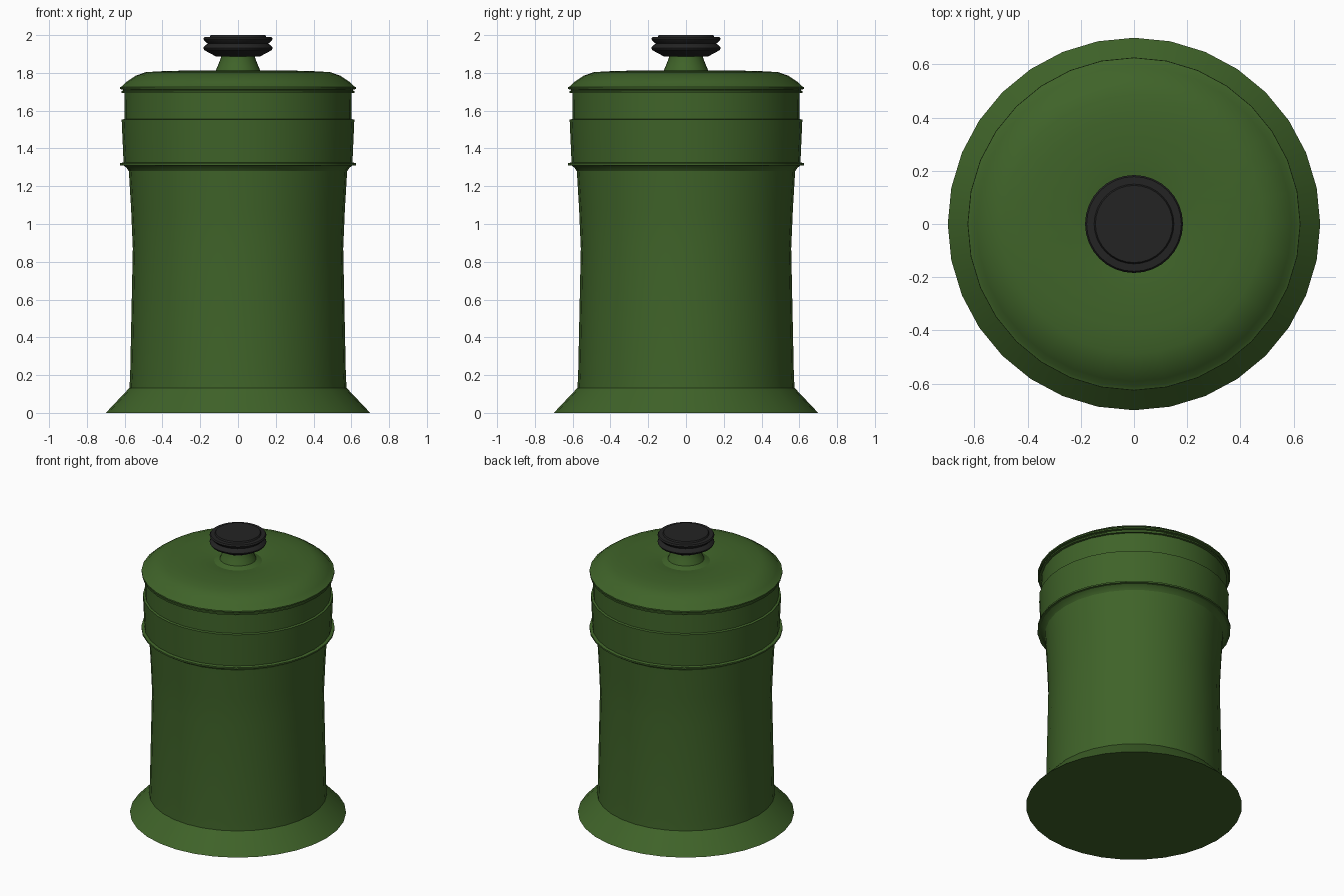
import bpy, bmesh
from math import cos, sin, tau, radians

if "Cube" in bpy.data.objects:
    bpy.data.objects.remove(bpy.data.objects["Cube"])

SIDES = 32


def material(name, rgb):
    mat = bpy.data.materials.new(name)
    mat.diffuse_color = (*rgb, 1)
    mat.use_nodes = True
    mat.node_tree.nodes["Principled BSDF"].inputs["Base Color"].default_value = mat.diffuse_color
    return mat


def lathe(name, profile, mat, cap_bottom=False, cap_top=False):
    """Spin (radius, z) points, listed bottom to top, around the z axis."""
    bm = bmesh.new()
    rings = [[bm.verts.new((r * cos(tau * i / SIDES), r * sin(tau * i / SIDES), z))
              for i in range(SIDES)] for r, z in profile]
    for low, high in zip(rings, rings[1:]):
        for i in range(SIDES):
            j = (i + 1) % SIDES
            bm.faces.new((low[i], low[j], high[j], high[i]))
    if cap_bottom:
        bm.faces.new(rings[0][::-1])
    if cap_top:
        bm.faces.new(rings[-1])
    mesh = bpy.data.meshes.new(name)
    bm.to_mesh(mesh)
    bm.free()
    mesh.materials.append(mat)
    obj = bpy.data.objects.new(name, mesh)
    bpy.context.collection.objects.link(obj)
    bpy.ops.object.select_all(action='DESELECT')
    obj.select_set(True)
    bpy.context.view_layer.objects.active = obj
    bpy.ops.object.shade_smooth_by_angle(angle=radians(30))
    return obj


green = material("green_paint", (0.05, 0.125, 0.022))
black = material("black_plastic", (0.017, 0.017, 0.017))

# Flared foot, waisted wall, ridge and stepped collar
lathe("canister_body", [
    (0.70, 0), (0.575, 0.132), (0.571, 0.20), (0.557, 0.87), (0.566, 1.08),
    (0.578, 1.28), (0.59, 1.298), (0.607, 1.31), (0.626, 1.311), (0.626, 1.322),
    (0.606, 1.326), (0.616, 1.552), (0.602, 1.556), (0.60, 1.695),
], green, cap_bottom=True)

# Lid with rolled rim, domed shoulder, slight dip and neck
lathe("lid", [
    (0.60, 1.693), (0.617, 1.693), (0.617, 1.703), (0.609, 1.706), (0.609, 1.712),
    (0.625, 1.714), (0.625, 1.724), (0.612, 1.73), (0.592, 1.752), (0.54, 1.786),
    (0.487, 1.804), (0.40, 1.809), (0.255, 1.813), (0.155, 1.797),
    (0.118, 1.812), (0.106, 1.84), (0.092, 1.875), (0.09, 1.89),
], green)

# Grooved knob
lathe("lid_knob", [
    (0.09, 1.886), (0.115, 1.886), (0.178, 1.92), (0.184, 1.932), (0.178, 1.942),
    (0.16, 1.955), (0.178, 1.97), (0.184, 1.98), (0.178, 1.989),
    (0.15, 1.99), (0.145, 2.0),
], black, cap_bottom=True, cap_top=True)
